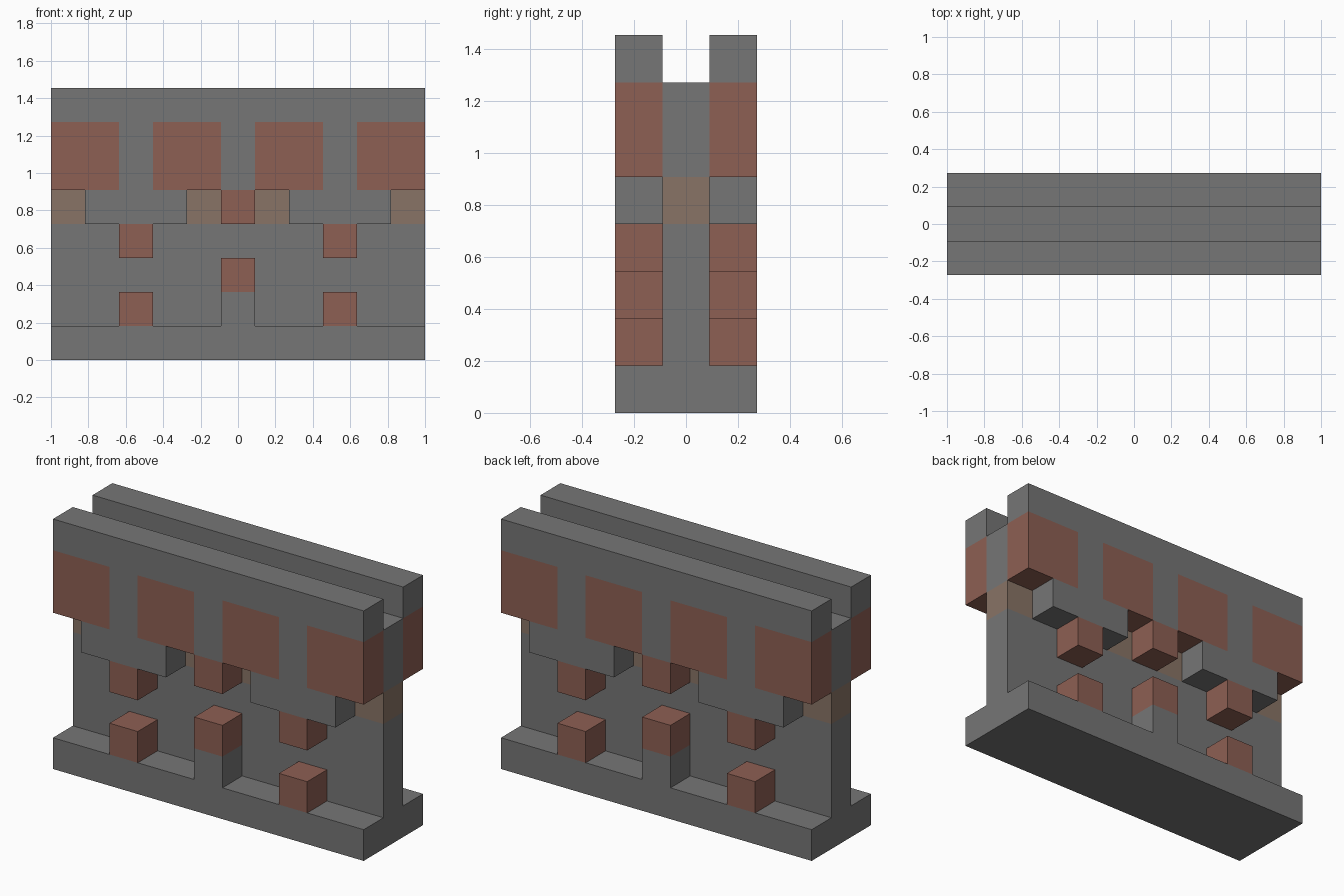
import bpy
import bmesh
from mathutils import Vector

cube = bpy.data.objects.get("Cube")
if cube:
    bpy.data.objects.remove(cube, do_unlink=True)

UNIT = 2 / 11          # one building block
WIDTH, DEPTH = 11, 3   # wall size in blocks


def make_material(name, rgb):
    mat = bpy.data.materials.new(name)
    mat.use_nodes = True
    colour = (*rgb, 1)
    mat.diffuse_color = colour
    mat.node_tree.nodes["Principled BSDF"].inputs["Base Color"].default_value = colour
    return mat


stone = make_material("grey_stone", (0.18, 0.18, 0.18))
brick = make_material("red_brick", (0.27, 0.115, 0.087))
clay = make_material("tan_clay", (0.25, 0.174, 0.132))

parts = {}     # part name -> (material, set of block cells)
filled = set()


def add_blocks(name, mat, columns, rows, layers):
    cells = {(x, y, z) for x in columns for y in layers for z in rows}
    parts.setdefault(name, (mat, set()))[1].update(cells)
    filled.update(cells)


# Footing across the full depth, and the thin core wall with its clay band
add_blocks("footing", stone, range(WIDTH), [0], range(DEPTH))
add_blocks("lower_core", stone, range(WIDTH), range(1, 4), [1])
add_blocks("clay_band", clay, range(WIDTH), [4], [1])
add_blocks("upper_core", stone, range(WIDTH), [5, 6], [1])

# Each face of the wall carries the same projecting details
for side, layer in (("front", 0), ("back", 2)):
    add_blocks(side + "_parapet", stone, range(WIDTH), [7], [layer])
    add_blocks(side + "_panel_piers", stone, [2, 5, 8], [5, 6], [layer])
    add_blocks(side + "_brick_panels", brick, [0, 1, 3, 4, 6, 7, 9, 10], [5, 6], [layer])
    add_blocks(side + "_corbels", stone, [1, 2, 3, 7, 8, 9], [4], [layer])
    add_blocks(side + "_corbel_drops", brick, [2, 8], [3], [layer])
    add_blocks(side + "_centre_drop", brick, [5], [4], [layer])
    add_blocks(side + "_footing_studs", brick, [2, 8], [1], [layer])
    add_blocks(side + "_centre_post", stone, [5], [1], [layer])
    add_blocks(side + "_centre_post_cap", brick, [5], [2], [layer])


def build_part(name, mat, cells):
    """Make the outer skin of a part, leaving out faces against other blocks."""
    bm = bmesh.new()
    origin = Vector((WIDTH / 2, DEPTH / 2, 0))
    for cell in cells:
        centre = Vector(cell) + Vector((0.5, 0.5, 0.5)) - origin
        for axis in range(3):
            for sign in (-1, 1):
                normal = Vector((0, 0, 0))
                normal[axis] = sign
                neighbour = tuple(c + int(n) for c, n in zip(cell, normal))
                if neighbour in filled:
                    continue
                across = Vector((0, 0, 0))
                across[(axis + 1) % 3] = 0.5
                up = normal.cross(across)
                middle = centre + normal * 0.5
                corners = (-across - up, across - up, across + up, up - across)
                bm.faces.new([bm.verts.new((middle + c) * UNIT) for c in corners])
    bmesh.ops.remove_doubles(bm, verts=bm.verts, dist=0.001)
    mesh = bpy.data.meshes.new(name)
    bm.to_mesh(mesh)
    bm.free()
    mesh.materials.append(mat)
    obj = bpy.data.objects.new(name, mesh)
    bpy.context.collection.objects.link(obj)


for part_name, (material, part_cells) in parts.items():
    build_part(part_name, material, sorted(part_cells))
